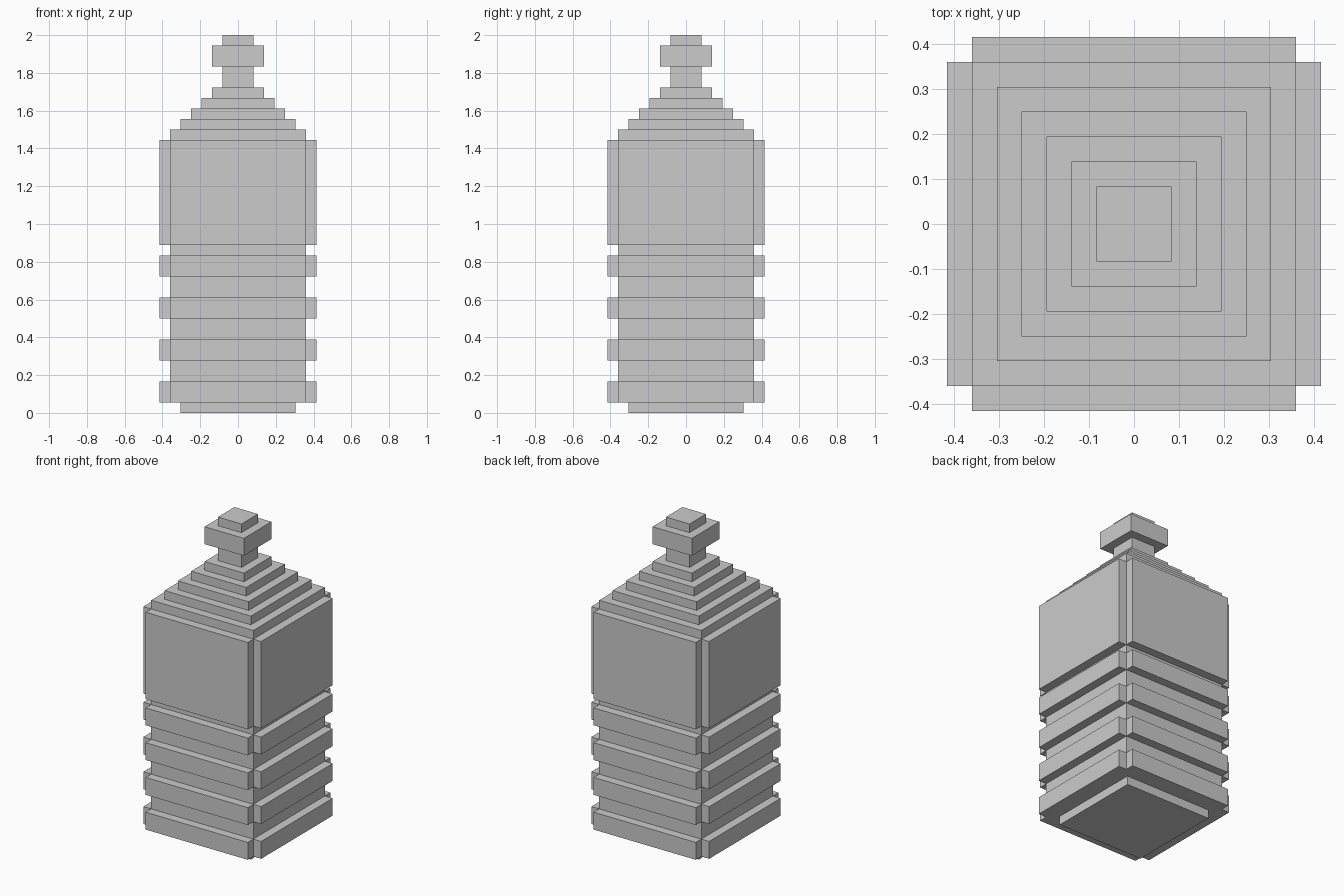
import bpy
import bmesh
from mathutils import Matrix

if "Cube" in bpy.data.objects:
    bpy.data.objects.remove(bpy.data.objects["Cube"])

U = 2 / 36  # one block step; the bottle is 36 steps tall


def finish(name, bm):
    bmesh.ops.recalc_face_normals(bm, faces=bm.faces)
    mesh = bpy.data.meshes.new(name)
    bm.to_mesh(mesh)
    bm.free()
    obj = bpy.data.objects.new(name, mesh)
    bpy.context.collection.objects.link(obj)
    return obj


def stepped_square(name, profile):
    """Loft a square tower through (half width, height) pairs given in steps."""
    bm = bmesh.new()
    rings = []
    for r, z in profile:
        corners = [(-r, -r), (r, -r), (r, r), (-r, r)]
        rings.append([bm.verts.new((x * U, y * U, z * U)) for x, y in corners])
    for low, high in zip(rings, rings[1:]):
        for i in range(4):
            j = (i + 1) % 4
            bm.faces.new((low[i], low[j], high[j], high[i]))
    bm.faces.new(rings[0][::-1])
    bm.faces.new(rings[-1])
    return finish(name, bm)


def side_panels(name, z0, z1, inner=6.5, outer=7.5):
    """Four raised panels, one per side, leaving the corners notched."""
    bm = bmesh.new()
    for turn in range(4):
        rot = Matrix.Rotation(turn * 1.5707963267948966, 4, 'Z')
        size = Matrix.Diagonal((2 * inner * U, (outer - inner) * U, (z1 - z0) * U, 1))
        move = Matrix.Translation((0, -(inner + outer) / 2 * U, (z0 + z1) / 2 * U))
        bmesh.ops.create_cube(bm, size=1, matrix=rot @ move @ size)
    # The faces lying against the body are never seen
    hidden = [f for f in bm.faces
              if abs(max(abs(c) for c in f.calc_center_median()[:2]) - inner * U) < 1e-4
              and abs(f.normal.z) < 0.5
              and min(abs(c) for c in f.calc_center_median()[:2]) < 1e-4]
    bmesh.ops.delete(bm, geom=hidden, context='FACES')
    return finish(name, bm)


# Body: foot, straight core, stepped shoulders and neck
profile = [(5.5, 0), (5.5, 1), (6.5, 1), (6.5, 27)]
for k in range(4):
    profile += [(5.5 - k, 27 + k), (5.5 - k, 28 + k)]
profile += [(1.5, 31), (1.5, 33)]

# Cap: wide collar and small top, continuous with the neck
profile += [(2.5, 33), (2.5, 35), (1.5, 35), (1.5, 36)]
stepped_square("bottle_body", profile)

# Grip ribs around the lower half
for n in range(4):
    side_panels(f"grip_rib_{n + 1}", 1 + 4 * n, 3 + 4 * n)

# Tall raised panels around the upper half
side_panels("upper_panels", 16, 26)
